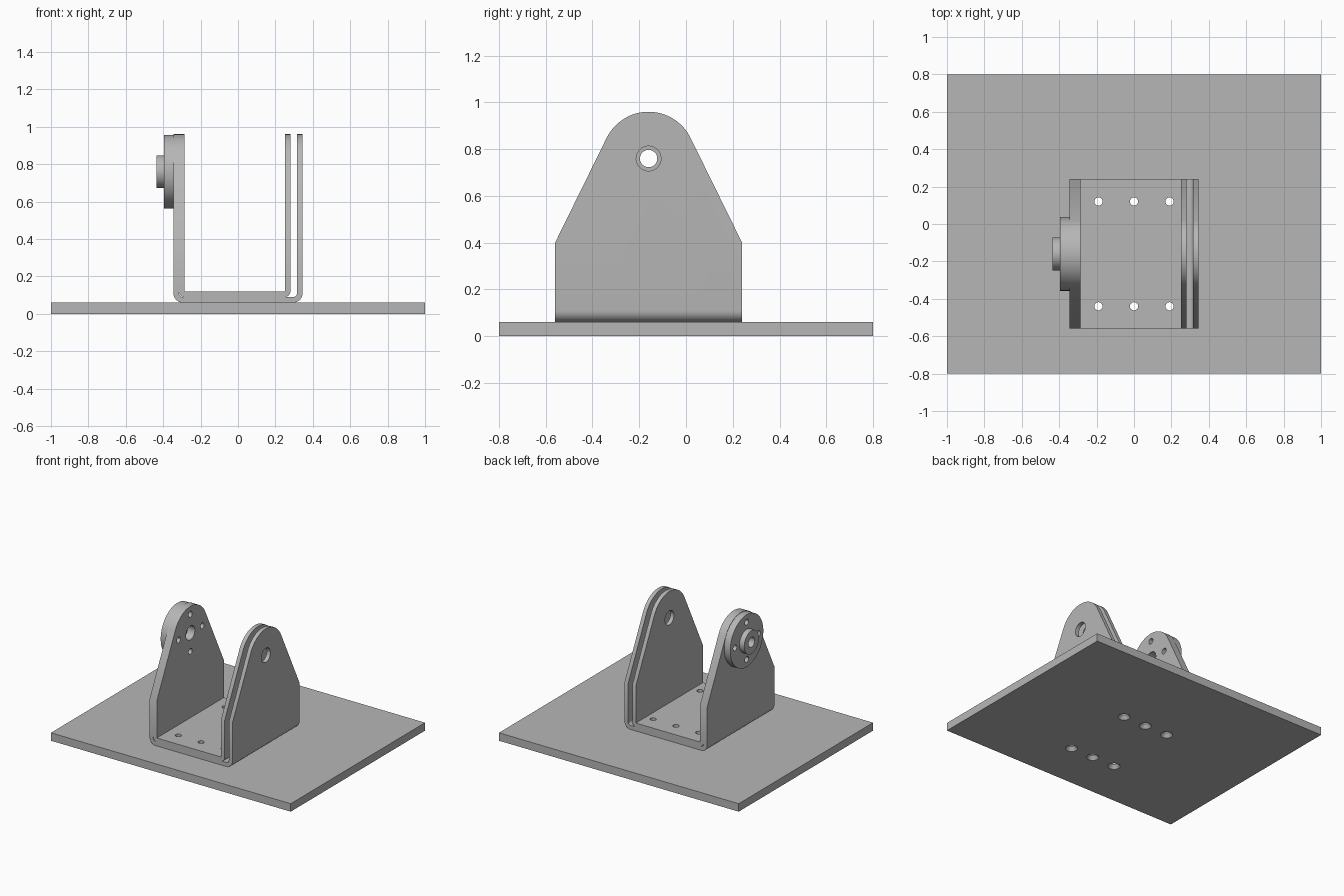
import bpy, bmesh
from math import sin, cos, pi, radians
from mathutils import Matrix, Vector

old = bpy.data.objects.get("Cube")
if old:
    bpy.data.objects.remove(old, do_unlink=True)

grey = bpy.data.materials.new("plain grey")
grey.use_nodes = True
grey.diffuse_color = (0.47, 0.47, 0.47, 1)
grey.node_tree.nodes["Principled BSDF"].inputs["Base Color"].default_value = grey.diffuse_color

AXIS_Y, AXIS_Z = -0.16, 0.76      # pivot axis, running along x


def make(name, bm):
    bmesh.ops.recalc_face_normals(bm, faces=bm.faces)
    mesh = bpy.data.meshes.new(name)
    bm.to_mesh(mesh)
    bm.free()
    mesh.materials.append(grey)
    obj = bpy.data.objects.new(name, mesh)
    bpy.context.collection.objects.link(obj)
    return obj


def prism(name, points, depth):
    """Extrude a closed 3D outline along a vector."""
    bm = bmesh.new()
    face = bm.faces.new([bm.verts.new(p) for p in points])
    new = bmesh.ops.extrude_face_region(bm, geom=[face])["geom"]
    bmesh.ops.translate(bm, vec=Vector(depth), verts=[v for v in new if isinstance(v, bmesh.types.BMVert)])
    return make(name, bm)


def arc(cx, cz, r, start, end, n=10):
    if r == 0:
        return [(cx, cz)]
    angles = [radians(start + (end - start) * i / n) for i in range(n + 1)]
    return [(cx + r * cos(a), cz + r * sin(a)) for a in angles]


def add_rod(bm, centre, r1, r2, length, along_x=True, n=48):
    turn = Matrix.Rotation(pi / 2, 4, 'Y') if along_x else Matrix.Identity(4)
    bmesh.ops.create_cone(bm, cap_ends=True, segments=n, radius1=r1, radius2=r2, depth=length,
                          matrix=Matrix.Translation(centre) @ turn)


def x_rod(name, x0, x1, r, y=AXIS_Y, z=AXIS_Z, n=48):
    bm = bmesh.new()
    add_rod(bm, ((x0 + x1) / 2, y, z), r, r, x1 - x0, n=n)
    return make(name, bm)


def cut(obj, tool, mode='DIFFERENCE'):
    mod = obj.modifiers.new(tool.name, 'BOOLEAN')
    mod.object, mod.operation, mod.solver = tool, mode, 'EXACT'
    tool.hide_render = True
    tool.hide_viewport = True
    tool.hide_set(True)


# Cutters: floor bolt holes, countersinks, pivot holes and flange bolt holes
bolts, sinks = bmesh.new(), bmesh.new()
for x in (-0.19, 0, 0.19):
    for y in (-0.44, 0.12):
        add_rod(bolts, (x, y, 0.1), 0.022, 0.022, 0.4, False, 24)
        add_rod(sinks, (x, y, 0.01), 0.05, 0.02, 0.04, False, 24)
bolt_cutter = make("bolt_hole_cutter", bolts)
sink_cutter = make("countersink_cutter", sinks)
left_hole = x_rod("left_pivot_cutter", 0.1, 0.5, 0.053)
right_hole = x_rod("right_pivot_cutter", -0.37, -0.1, 0.053)
bore = x_rod("hub_bore_cutter", -0.6, -0.1, 0.037)
small = bmesh.new()
for dy, dz in ((0, 1), (0, -1), (1, 0), (-1, 0)):
    add_rod(small, (-0.35, AXIS_Y + 0.14 * dy, AXIS_Z + 0.14 * dz), 0.022, 0.022, 0.4, n=24)
small_cutter = make("flange_hole_cutter", small)

# Side outline shared by both bent sheets
outline = [(0.4, -0.2), (0.4, 0.4)] + arc(0, AXIS_Z, 0.2, 26.2, 153.8, 32) + [(-0.4, 0.4), (-0.4, -0.2)]
side_cutter = prism("side_outline_cutter", [(-1, AXIS_Y + y, z) for y, z in outline], (2, 0, 0))


def bent_sheet(name, x0, x1, z0, outer, inner, t=0.03):
    """A U-shaped sheet with rounded bends, trimmed to the side outline."""
    top = 1.2
    pts = [(x0, top)] + arc(x0 + outer, z0 + outer, outer, 180, 270)
    pts += arc(x1 - outer, z0 + outer, outer, 270, 360) + [(x1, top), (x1 - t, top)]
    pts += arc(x1 - t - inner, z0 + t + inner, inner, 360, 270)
    pts += arc(x0 + t + inner, z0 + t + inner, inner, 270, 180) + [(x0 + t, top)]
    obj = prism(name, [(x, -0.8, z) for x, z in pts], (0, 1.4, 0))
    cut(obj, side_cutter, 'INTERSECT')
    for tool in (bolt_cutter, left_hole, right_hole, small_cutter):
        cut(obj, tool)
    return obj


# Base plate
plate = prism("base_plate", [(-1, -0.8, 0), (1, -0.8, 0), (1, 0.8, 0), (-1, 0.8, 0)], (0, 0, 0.06))
cut(plate, bolt_cutter)
cut(plate, sink_cutter)

# Nested bracket sheets: touching on the right, with a gap on the left
outer_sheet = bent_sheet("outer_bracket", -0.345, 0.345, 0.06, 0.05, 0.02)
inner_sheet = bent_sheet("inner_bracket", -0.315, 0.28, 0.09, 0.03, 0)

# Flange disc and hub on the right wall
flange = x_rod("flange_disc", -0.395, -0.345, 0.197, n=96)
cut(flange, bore)
cut(flange, small_cutter)
hub = x_rod("flange_hub", -0.435, -0.395, 0.0875, n=64)
cut(hub, bore)

# Apply the cuts, then shade the curved faces smooth
parts = [plate, outer_sheet, inner_sheet, flange, hub]
bpy.context.view_layer.update()
graph = bpy.context.evaluated_depsgraph_get()
finished = [bpy.data.meshes.new_from_object(p.evaluated_get(graph)) for p in parts]
for part, mesh in zip(parts, finished):
    part.modifiers.clear()
    part.data = mesh
for tool in (bolt_cutter, sink_cutter, left_hole, right_hole, bore, small_cutter, side_cutter):
    bpy.data.objects.remove(tool, do_unlink=True)
bpy.ops.object.select_all(action='DESELECT')
for part in parts:
    part.select_set(True)
bpy.context.view_layer.objects.active = plate
bpy.ops.object.shade_smooth_by_angle(angle=radians(30))
